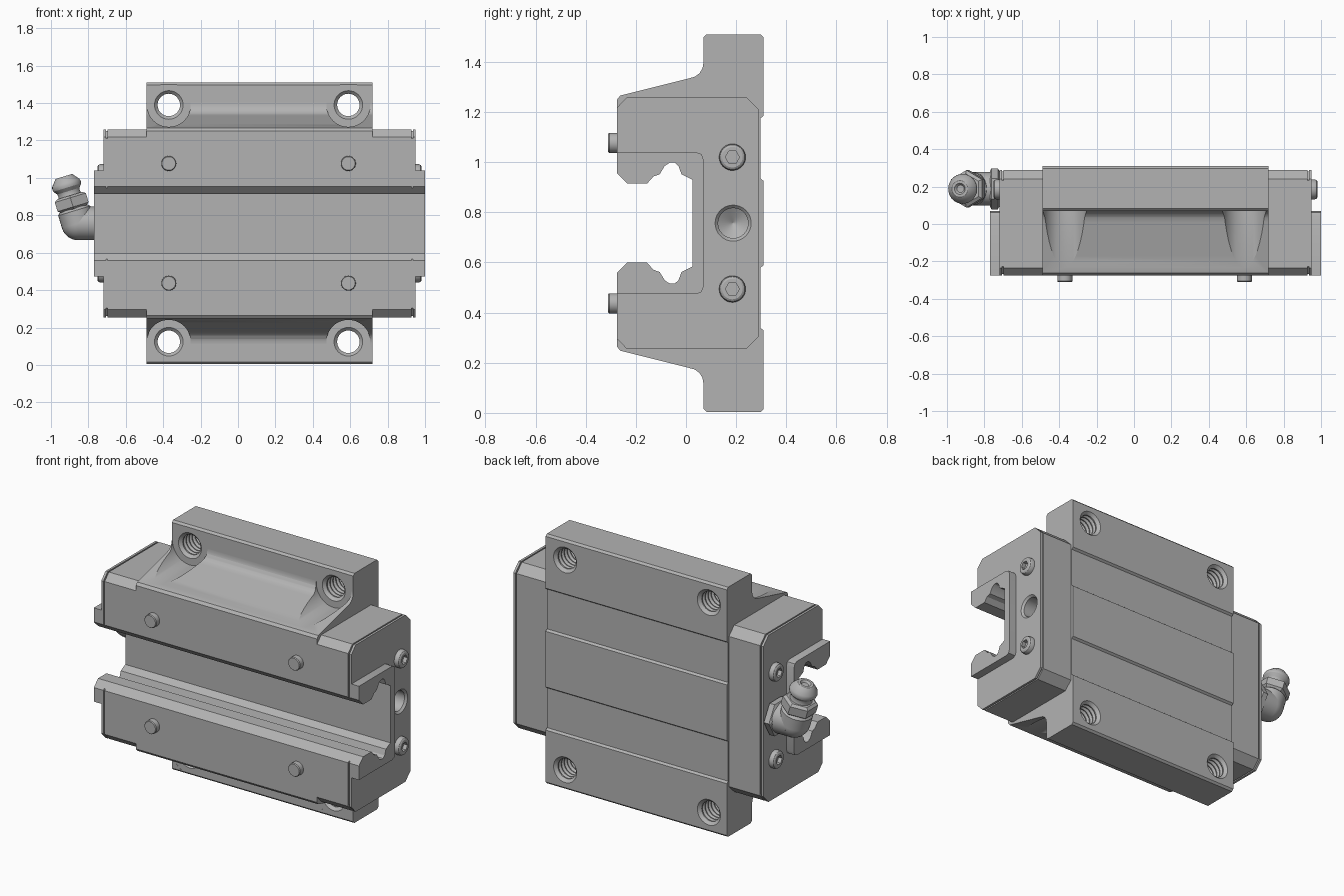
import bpy, bmesh, math
from mathutils import Vector

if "Cube" in bpy.data.objects:
    bpy.data.objects.remove(bpy.data.objects["Cube"])

MID = 0.757                 # height of the symmetry plane
HOLE_X = (-0.37, 0.59)
steel = bpy.data.materials.new("machined_grey")
steel.use_nodes = True
GREY = (0.45, 0.45, 0.45, 1)
steel.diffuse_color = GREY
steel.node_tree.nodes["Principled BSDF"].inputs["Base Color"].default_value = GREY


def finish(bm, name):
    bmesh.ops.recalc_face_normals(bm, faces=bm.faces)
    mesh = bpy.data.meshes.new(name)
    bm.to_mesh(mesh)
    bm.free()
    mesh.materials.append(steel)
    obj = bpy.data.objects.new(name, mesh)
    bpy.context.collection.objects.link(obj)
    return obj


def activate(obj):
    bpy.ops.object.select_all(action='DESELECT')
    obj.select_set(True)
    bpy.context.view_layer.objects.active = obj


def smooth(obj, angle=28):
    activate(obj)
    bpy.ops.object.shade_smooth_by_angle(angle=math.radians(angle))
    return obj


def extrude(name, half, x0, x1):
    """Mirror a half (y, z) section about MID and extrude it along x."""
    section = half + [(y, 2 * MID - z) for y, z in reversed(half)]
    bm = bmesh.new()
    ends = [[bm.verts.new((x, y, z)) for y, z in section] for x in (x0, x1)]
    for ring in ends:
        bm.faces.new(ring)
    for i in range(len(section)):
        j = (i + 1) % len(section)
        bm.faces.new((ends[0][i], ends[0][j], ends[1][j], ends[1][i]))
    return finish(bm, name)


def lathe(name, profile, origin, axis, sides=32):
    """Revolve (radius, distance) points about an axis, closed by end caps."""
    quat = Vector(axis).to_track_quat('Z', 'Y')
    bm = bmesh.new()
    rings = []
    for r, t in profile:
        rings.append([bm.verts.new(Vector(origin) + quat @ Vector(
            (r * math.cos(a), r * math.sin(a), t)))
            for a in (2 * math.pi * k / sides for k in range(sides))])
    for low, high in zip(rings, rings[1:]):
        for k in range(sides):
            n = (k + 1) % sides
            bm.faces.new((low[k], low[n], high[n], high[k]))
    bm.faces.new(rings[0])
    bm.faces.new(rings[-1])
    return finish(bm, name)


def cut(obj, cutter):
    mod = obj.modifiers.new("cut", 'BOOLEAN')
    mod.operation = 'DIFFERENCE'
    mod.solver = 'EXACT'
    mod.object = cutter
    activate(obj)
    bpy.ops.object.modifier_apply(modifier=mod.name)
    bpy.data.objects.remove(cutter)


# Rail channel, upper half, from the front lip to the channel floor
channel = [(-0.275, 0.955), (-0.235, 0.915), (-0.155, 0.915), (-0.13, 0.943),
           (-0.105, 0.952), (-0.085, 0.985), (-0.065, 0.998), (-0.045, 0.998),
           (-0.03, 0.985), (-0.018, 0.952), (0.025, 0.93)]

# Main carriage block with flanges and shallow grooves on the back
block_half = [(0.31, 0.925), (0.297, 0.935), (0.297, 1.175), (0.31, 1.185),
              (0.31, 1.498), (0.298, 1.51), (0.082, 1.51), (0.07, 1.498),
              (0.07, 1.40), (0.066, 1.375), (0.054, 1.355), (0.035, 1.341),
              (0.01, 1.334), (-0.262, 1.266), (-0.275, 1.25)]
block = extrude("carriage_block", block_half + channel, -0.49, 0.72)

# Threaded mounting holes with spot faces on the front
thread = [(0.077, -0.01), (0.077, 0.0), (0.06, 0.017)]
for i in range(7):
    t = 0.025 + i * 0.028
    thread += [(0.06, t), (0.072, t + 0.011), (0.06, t + 0.022)]
thread += [(0.06, 0.223), (0.077, 0.24), (0.077, 0.25)]
for x in HOLE_X:
    for z in (MID - 0.633, MID + 0.633):
        cut(block, lathe("spot_cutter", [(0.117, 0), (0.117, 0.5)],
                         (x, 0.0705, z), (0, -1, 0), 48))
        cut(block, lathe("thread_cutter", thread, (x, 0.07, z), (0, 1, 0)))
smooth(block)


# End caps: body, recessed joint, outer plate and rail seal on each end
def cap_half(inset):
    top, back = 1.26 - inset, 0.29 - inset
    return [(back, top - 0.05), (back - 0.05, top),
            (-0.235 + inset, top), (-0.275 + inset, top - 0.042)]


seal_half = [(0.07, 1.01), (0.062, 1.032), (0.04, 1.04), (-0.275, 1.04)]
inner_channel = [(-0.267, 0.947)] + channel[1:]

for side, face, label in ((1, 0.95, "left"), (-1, -0.72, "right")):
    def span(a, b):
        return face - side * a, face - side * b
    extrude(label + "_end_cap", cap_half(0) + channel, *span(0.23, 0.022))
    extrude(label + "_cap_joint", cap_half(0.008) + inner_channel, *span(0.022, 0.014))
    plate = extrude(label + "_cap_plate", cap_half(0) + channel, *span(0.014, 0))
    smooth(extrude(label + "_rail_seal", seal_half + channel, *span(0, -0.05)))

    # Socket head screws
    for z in (MID - 0.263, MID + 0.263):
        head = lathe(label + "_cap_screw",
                     [(0.053, -0.005), (0.053, 0.018), (0.049, 0.027), (0.041, 0.032)],
                     (face, 0.185, z), (side, 0, 0))
        cut(head, lathe("socket_cutter", [(0.028, 0.008), (0.028, 0.05)],
                        (face, 0.185, z), (side, 0, 0), 6))
        smooth(head)

    # Open grease port on the end without the fitting
    if side == 1:
        for part in (plate, bpy.data.objects[label + "_cap_joint"],
                     bpy.data.objects[label + "_end_cap"]):
            cut(part, lathe("port_cutter", [(0.074, -0.02), (0.072, 0),
                                            (0.06, 0.012), (0.06, 0.1), (0.002, 0.135)],
                            (face, 0.188, MID), (-1, 0, 0)))
            smooth(part)

# Front locating pins
for x in HOLE_X:
    for z in (MID - 0.32, MID + 0.32):
        smooth(lathe("front_pin", [(0.04, 0), (0.04, 0.034), (0.036, 0.039)],
                     (x, -0.272, z), (0, -1, 0)))

# Grease fitting: base nut, elbow, upper nut and nipple
elbow = (-0.855, 0.188, MID)
tilt = (-0.29, 0, 0.957)
lathe("fitting_base_nut", [(0.095, 0), (0.11, 0.008), (0.11, 0.042), (0.095, 0.05)],
      (-0.72, 0.188, MID), (-1, 0, 0), 6)
smooth(lathe("fitting_base", [(0.09, 0), (0.09, 0.115)], elbow, (1, 0, 0)))
ball = [(0.09 * math.sin(a), -0.09 * math.cos(a))
        for a in (math.pi * (k + 0.1) / 16.2 for k in range(17))]
smooth(lathe("fitting_elbow", ball, elbow, tilt))
smooth(lathe("fitting_riser", [(0.09, 0), (0.09, 0.07), (0.075, 0.085)], elbow, tilt))
lathe("fitting_upper_nut", [(0.082, 0.08), (0.1, 0.092), (0.1, 0.143), (0.082, 0.155)],
      elbow, tilt, 6)
smooth(lathe("grease_nipple",
             [(0.065, 0.15), (0.06, 0.165), (0.062, 0.18), (0.078, 0.2), (0.08, 0.212),
              (0.076, 0.226), (0.05, 0.258), (0.044, 0.262), (0.03, 0.262), (0.02, 0.25)],
             elbow, tilt))
